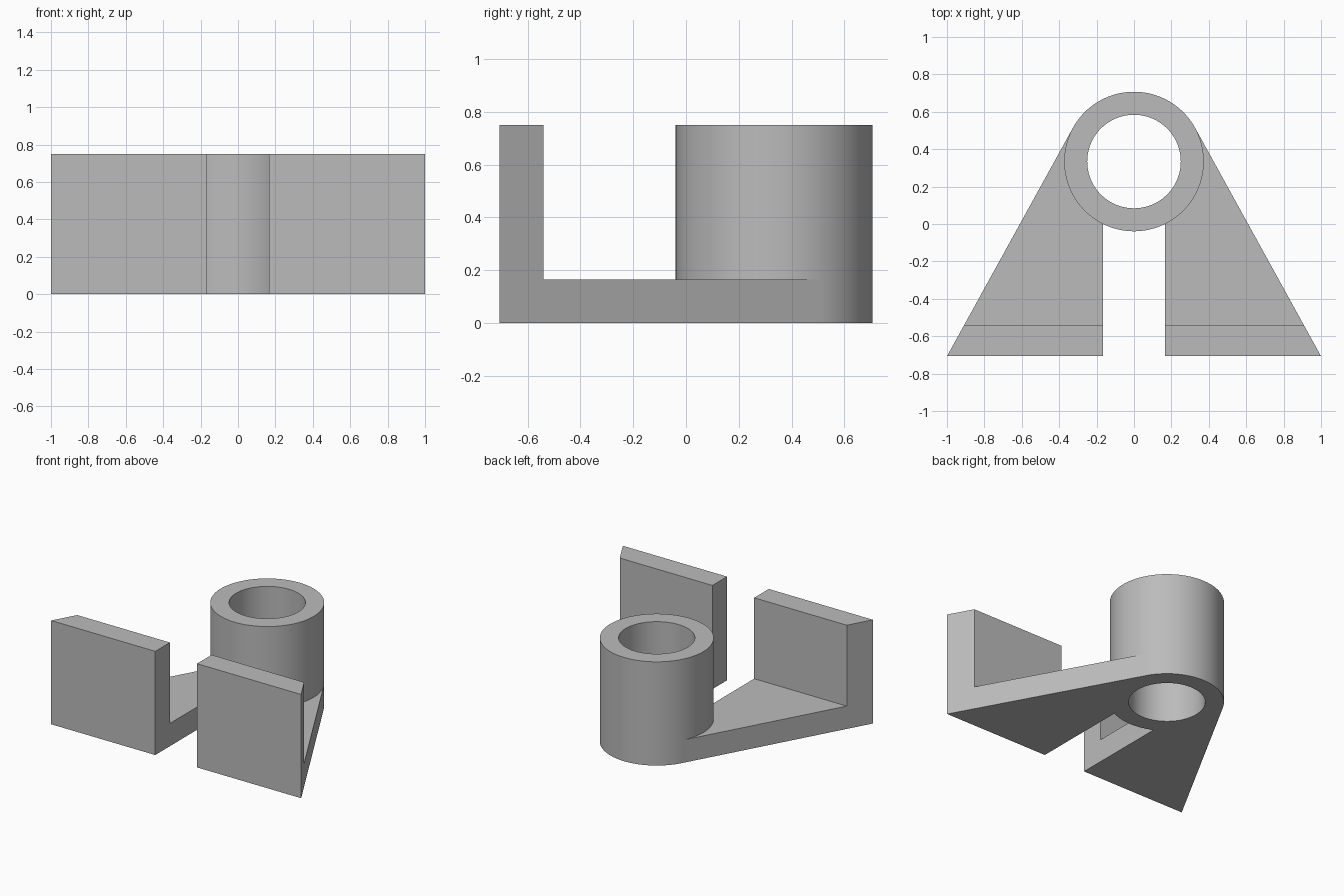
import bpy, bmesh, math

if "Cube" in bpy.data.objects:
    bpy.data.objects.remove(bpy.data.objects["Cube"], do_unlink=True)

FRONT = -0.707       # front face of the bracket
WALL_BACK = -0.54    # back of the upright walls
GAP = 0.167          # half width of the slot between the legs
PLATE, TOP = 0.165, 0.75
CY, R_OUT, R_IN = 0.334, 0.373, 0.25

grey = bpy.data.materials.new("plain grey")
grey.use_nodes = True
grey.diffuse_color = (0.5, 0.5, 0.5, 1)
grey.node_tree.nodes["Principled BSDF"].inputs["Base Color"].default_value = (0.5, 0.5, 0.5, 1)


def finish(bm, name):
    bmesh.ops.recalc_face_normals(bm, faces=bm.faces)
    mesh = bpy.data.meshes.new(name)
    bm.to_mesh(mesh)
    bm.free()
    mesh.materials.append(grey)
    obj = bpy.data.objects.new(name, mesh)
    bpy.context.collection.objects.link(obj)
    return obj


def extrude_up(bm, faces, height):
    geom = bmesh.ops.extrude_face_region(bm, geom=faces)["geom"]
    verts = [g for g in geom if isinstance(g, bmesh.types.BMVert)]
    bmesh.ops.translate(bm, verts=verts, vec=(0, 0, height))


def make_leg(name, side):
    # Outline: outer corner, tangent to the sleeve, round the sleeve, inner edge
    dx, dy = 1, FRONT - CY
    start = math.atan2(dy, dx) + math.acos(R_OUT / math.hypot(dx, dy))
    end = -math.acos(GAP / R_OUT)
    outline = [(1, FRONT)]
    steps = 32
    for i in range(steps + 1):
        a = start + (end - start) * i / steps
        r = R_OUT if i in (0, steps) else R_OUT - 0.003
        outline.append((r * math.cos(a), CY + r * math.sin(a)))
    outline.append((GAP, FRONT))

    bm = bmesh.new()
    bottom = bm.faces.new([bm.verts.new((side * x, y, 0)) for x, y in outline])
    extrude_up(bm, [bottom], PLATE)
    # Split off the front strip and raise it into the upright wall
    bmesh.ops.bisect_plane(bm, geom=bm.verts[:] + bm.edges[:] + bm.faces[:],
                           plane_co=(0, WALL_BACK, 0), plane_no=(0, 1, 0))
    strip = [f for f in bm.faces
             if all(v.co.z > PLATE - 0.01 and v.co.y < WALL_BACK + 0.01 for v in f.verts)]
    extrude_up(bm, strip, TOP - PLATE)
    bmesh.ops.delete(bm, geom=[f for f in strip if f.is_valid], context='FACES_ONLY')
    return finish(bm, name)


def make_sleeve(name, segments=128):
    # Rectangular wall section spun round the bore axis
    bm = bmesh.new()
    section = [bm.verts.new((r, CY, z)) for r, z in
               ((R_IN, 0), (R_OUT, 0), (R_OUT, TOP), (R_IN, TOP))]
    edges = [bm.edges.new((section[i], section[(i + 1) % 4])) for i in range(4)]
    bmesh.ops.spin(bm, geom=section + edges, cent=(0, CY, 0), axis=(0, 0, 1),
                   angle=math.tau, steps=segments, use_merge=True)
    bmesh.ops.remove_doubles(bm, verts=bm.verts, dist=0.0001)
    return finish(bm, name)


make_leg("left_leg", 1)
make_leg("right_leg", -1)

sleeve = make_sleeve("sleeve")
bpy.ops.object.select_all(action='DESELECT')
sleeve.select_set(True)
bpy.context.view_layer.objects.active = sleeve
bpy.ops.object.shade_smooth_by_angle(angle=math.radians(30))
